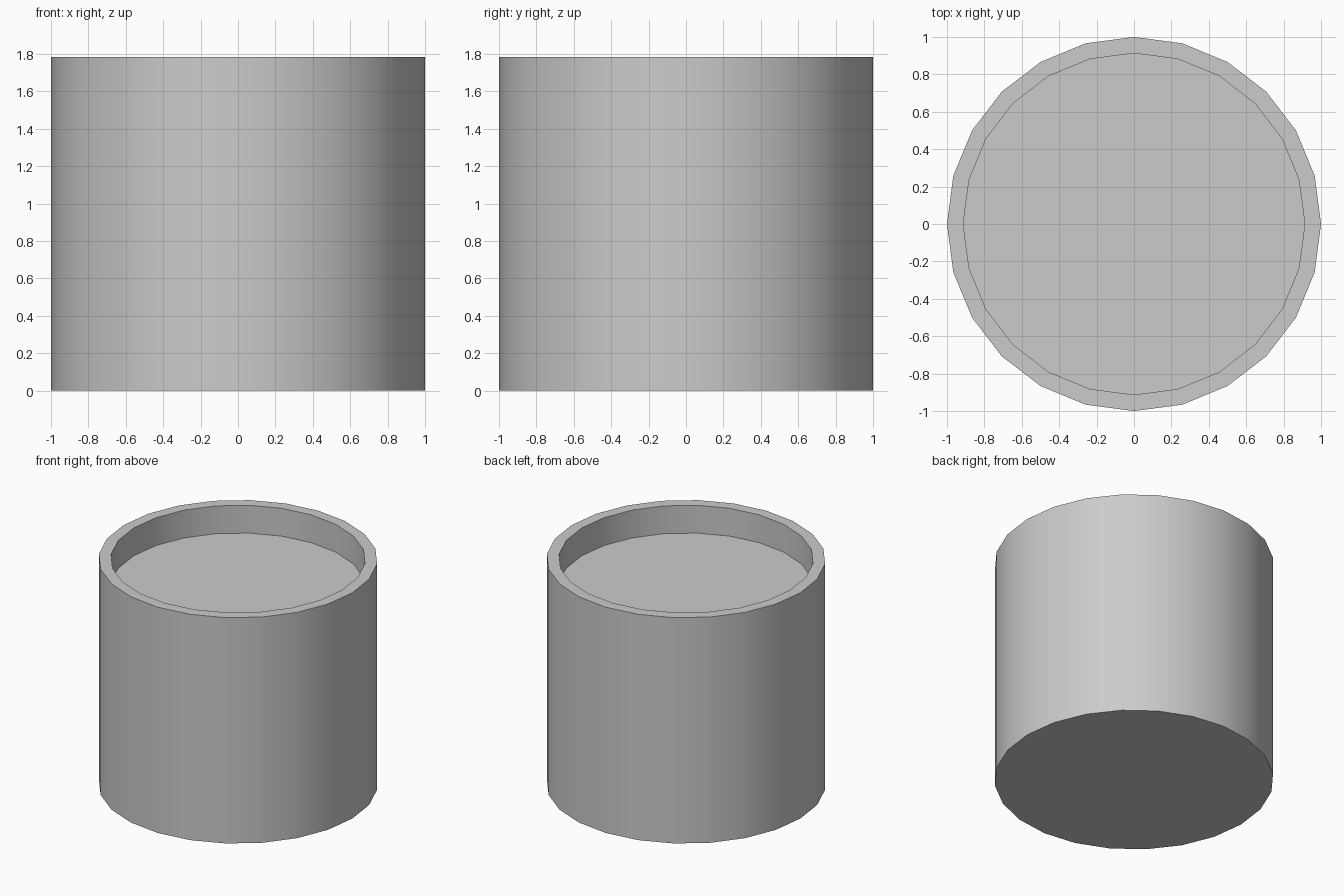
import bpy, bmesh
from math import radians
from mathutils import Matrix

if "Cube" in bpy.data.objects:
    bpy.data.objects.remove(bpy.data.objects["Cube"])

SIDES, RADIUS, HEIGHT = 24, 1.0, 1.785
INNER_RADIUS, RECESS = 0.913, 0.22

bm = bmesh.new()

# solid drum with a corner on the x axis
bmesh.ops.create_cone(bm, cap_ends=True, segments=SIDES, radius1=RADIUS,
                      radius2=RADIUS, depth=HEIGHT,
                      matrix=Matrix.Translation((0, 0, HEIGHT / 2)))
bm.normal_update()
top = max(bm.faces, key=lambda f: f.calc_center_median().z)

# flat rim: shrink a copy of the top face inward
top = bmesh.ops.extrude_discrete_faces(bm, faces=[top])["faces"][0]
bmesh.ops.scale(bm, vec=(INNER_RADIUS, INNER_RADIUS, 1), verts=top.verts)

# sunken floor with straight inner walls
floor = bmesh.ops.extrude_discrete_faces(bm, faces=[top])["faces"][0]
bmesh.ops.translate(bm, vec=(0, 0, -RECESS), verts=floor.verts)
bmesh.ops.recalc_face_normals(bm, faces=bm.faces)

mesh = bpy.data.meshes.new("drum_container")
bm.to_mesh(mesh)
bm.free()
drum = bpy.data.objects.new("drum_container", mesh)
bpy.context.collection.objects.link(drum)

# smooth round walls, crisp rim edges
bpy.context.view_layer.objects.active = drum
drum.select_set(True)
bpy.ops.object.shade_smooth_by_angle(angle=radians(30))
